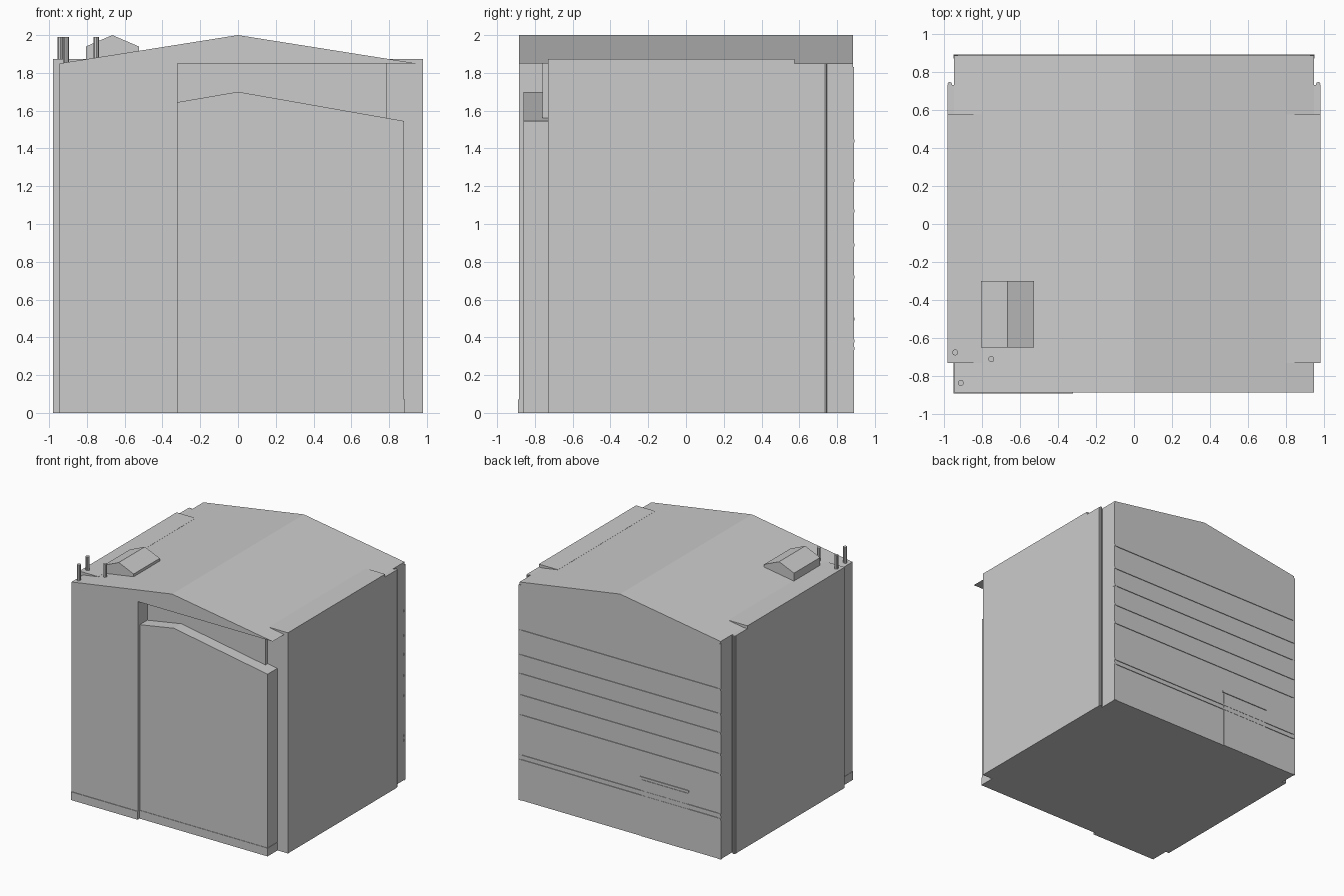
import bpy, bmesh, math

if "Cube" in bpy.data.objects:
    bpy.data.objects.remove(bpy.data.objects["Cube"])

grey = bpy.data.materials.new("pale_grey")
grey.diffuse_color = (0.6, 0.6, 0.6, 1)
grey.use_nodes = True
grey.node_tree.nodes["Principled BSDF"].inputs["Base Color"].default_value = grey.diffuse_color


def finish(name, bm):
    bmesh.ops.recalc_face_normals(bm, faces=bm.faces)
    me = bpy.data.meshes.new(name)
    bm.to_mesh(me)
    bm.free()
    me.materials.append(grey)
    ob = bpy.data.objects.new(name, me)
    bpy.context.collection.objects.link(ob)
    return ob


def extrude(name, profile, y0, y1):
    """Extrude an (x, z) profile from y0 to y1."""
    bm = bmesh.new()
    f = bm.faces.new([bm.verts.new((x, y0, z)) for x, z in profile])
    r = bmesh.ops.extrude_face_region(bm, geom=[f])
    verts = [v for v in r["geom"] if isinstance(v, bmesh.types.BMVert)]
    bmesh.ops.translate(bm, verts=verts, vec=(0, y1 - y0, 0))
    return finish(name, bm)


def box(name, x0, x1, y0, y1, z0, z1):
    return extrude(name, [(x0, z0), (x1, z0), (x1, z1), (x0, z1)], y0, y1)


def pipe(name, x, y, r, z0, z1, sides=10):
    bm = bmesh.new()
    bmesh.ops.create_cone(bm, cap_ends=True, segments=sides, radius1=r, radius2=r, depth=z1 - z0)
    bmesh.ops.translate(bm, verts=bm.verts, vec=(x, y, (z0 + z1) / 2))
    ob = finish(name, bm)
    return ob


# Main volumes
box("main_block", -0.98, 0.98, -0.73, 0.73, 0, 1.85)
box("rear_block", -0.945, 0.945, 0.73, 0.885, 0, 1.85)
box("front_left_wing", -0.945, -0.32, -0.885, -0.73, 0, 1.85)
box("front_left_plinth", -0.948, -0.32, -0.89, -0.73, 0, 0.07)

# Gable roof, overhanging the front recess, with raised side shoulders
extrude("gable_roof", [(-0.945, 1.85), (0.945, 1.85), (0, 2.0)], -0.885, 0.885)
for s, side in ((-1, "left"), (1, "right")):
    a, b = sorted((s * 0.80, s * 0.98))
    box("roof_shoulder_" + side, a, b, -0.73, 0.575, 1.84, 1.874)

# Projecting front bay with its own gable, and the set-back wall above it
extrude("front_bay", [(-0.32, 0), (0.88, 0), (0.88, 1.545), (0, 1.70), (-0.32, 1.645)], -0.86, -0.73)
box("front_bay_plinth", -0.32, 0.883, -0.864, -0.73, 0, 0.07)
box("recessed_wall", -0.32, 0.79, -0.76, -0.73, 1.5, 1.85)

# Rooftop dormer and vent pipes
extrude("roof_dormer", [(-0.805, 1.86), (-0.525, 1.86), (-0.525, 1.94), (-0.665, 2.0), (-0.805, 1.94)], -0.65, -0.30)
for i, (x, y) in enumerate([(-0.94, -0.675), (-0.75, -0.71), (-0.91, -0.835)]):
    pipe(f"vent_pipe_{i}", x, y, 0.016, 1.84, 1.99)

# Horizontal courses wrapping the rear wall
for i, z in enumerate([0.34, 0.38, 0.72, 0.89, 1.07, 1.23, 1.44]):
    box(f"rear_course_{i}", -0.949, 0.949, 0.87, 0.891, z - 0.008, z + 0.008)

# Rear door leaves and canopy
for i, (x0, x1) in enumerate([(-0.64, -0.415), (-0.405, -0.20)]):
    box(f"rear_door_{i}", x0, x1, 0.88, 0.889, 0, 0.48)
box("rear_door_canopy", -0.65, -0.19, 0.88, 0.892, 0.49, 0.505)

# Rain pipes at the rear inner corners and rear edges
for s, side in ((-1, "left"), (1, "right")):
    pipe("corner_rain_pipe_" + side, s * 0.968, 0.735, 0.012, 0, 1.85, 8)
    a, b = sorted((s * 0.925, s * 0.949))
    box("rear_edge_trim_" + side, a, b, 0.875, 0.889, 0, 1.83)
